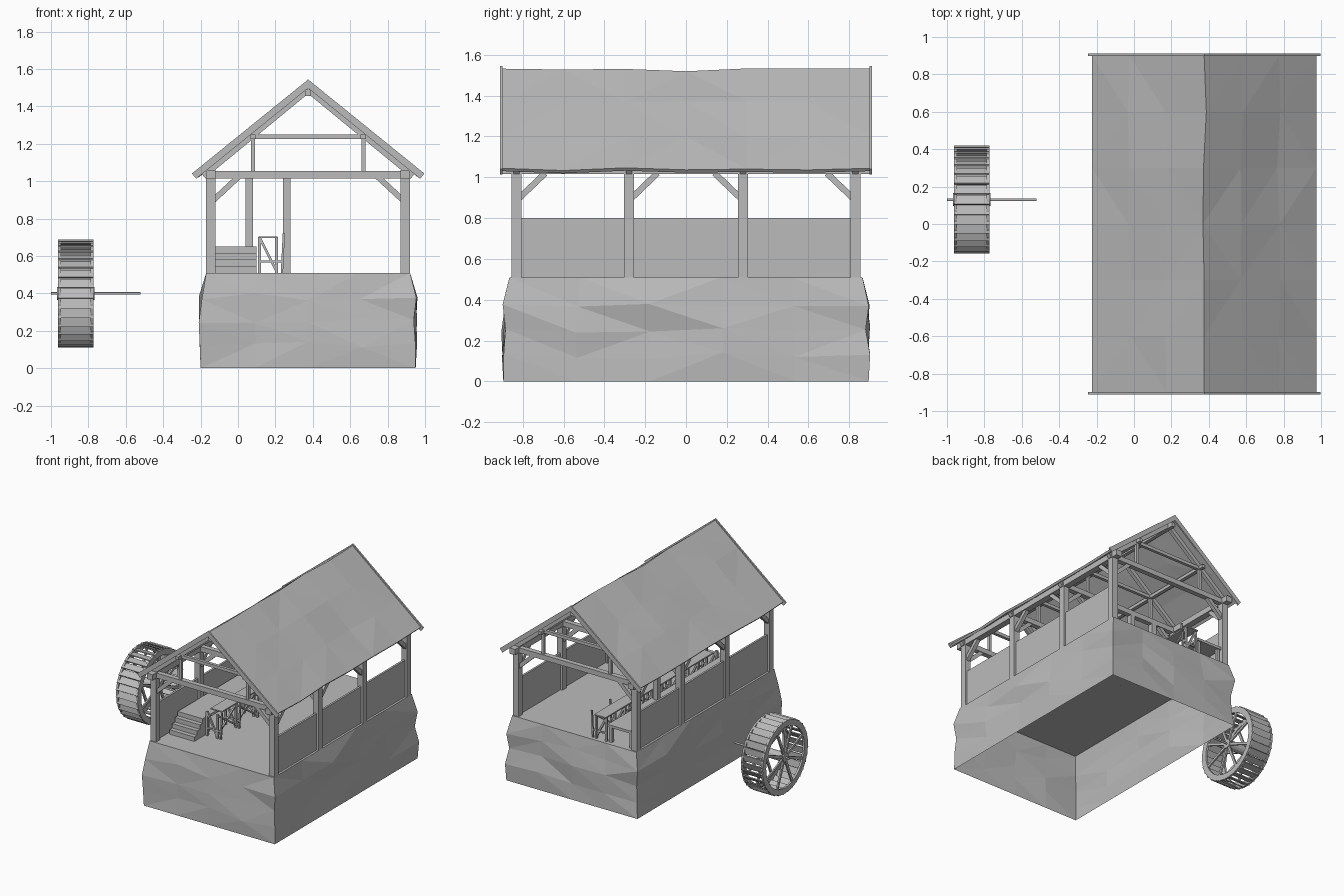
import bpy, bmesh, math, random
from mathutils import Vector, Matrix

random.seed(4)
if "Cube" in bpy.data.objects:
    bpy.data.objects.remove(bpy.data.objects["Cube"])

grey = bpy.data.materials.new("plain grey")
grey.use_nodes = True
colour = (0.5, 0.5, 0.5, 1)
grey.diffuse_color = colour
grey.node_tree.nodes["Principled BSDF"].inputs["Base Color"].default_value = colour

MID = 0.375                      # building centre line in x
TRUSSES = (-0.83, -0.28, 0.28, 0.83)
FLOOR, TIE = 0.51, 1.035
SIDES = (-1, 1)


def finish(name, bm):
    mesh = bpy.data.meshes.new(name)
    bm.to_mesh(mesh)
    bm.free()
    mesh.materials.append(grey)
    ob = bpy.data.objects.new(name, mesh)
    bpy.context.collection.objects.link(ob)
    return ob


def box(bm, x0, x1, y0, y1, z0, z1):
    m = Matrix.Translation(((x0 + x1) / 2, (y0 + y1) / 2, (z0 + z1) / 2))
    bmesh.ops.create_cube(bm, size=1, matrix=m @ Matrix.Diagonal((x1 - x0, y1 - y0, z1 - z0, 1)))


def beam(bm, p, q, depth, width, side=(0, 1, 0)):
    """Box from p to q; width runs along the side vector."""
    p, q, side = Vector(p), Vector(q), Vector(side)
    along = (q - p).normalized()
    up = along.cross(side).normalized()
    rot = Matrix((along, side, up)).transposed().to_4x4()
    m = Matrix.Translation((p + q) / 2) @ rot
    bmesh.ops.create_cube(bm, size=1, matrix=m @ Matrix.Diagonal(((q - p).length, width, depth, 1)))


# Rough stone base, open underneath
bm = bmesh.new()
HX, HY, NX, NY, NZ = 0.56, 0.88, 4, 5, 4
ring = []
for i in range(NX):
    ring.append((-1 + 2 * i / NX, -1))
for i in range(NY):
    ring.append((1, -1 + 2 * i / NY))
for i in range(NX):
    ring.append((1 - 2 * i / NX, 1))
for i in range(NY):
    ring.append((-1, 1 - 2 * i / NY))
rows = []
for k in range(NZ + 1):
    row = []
    for u, v in ring:
        z = FLOOR * k / NZ
        grow = random.uniform(-0.005, 0.025)
        if k == NZ:
            grow = -0.015
        elif 0 < k:
            z += random.uniform(-0.02, 0.02)
        else:
            grow = 0.015
        row.append(bm.verts.new((MID + u * (HX + grow), v * (HY + grow), z)))
    rows.append(row)
for k in range(NZ):
    for i in range(len(ring)):
        j = (i + 1) % len(ring)
        a, b, c, d = rows[k][i], rows[k][j], rows[k + 1][j], rows[k + 1][i]
        if random.random() < 0.5:
            bm.faces.new((a, b, c)), bm.faces.new((a, c, d))
        else:
            bm.faces.new((a, b, d)), bm.faces.new((b, c, d))
bm.faces.new(rows[-1])
finish("stone_base", bm)

# Posts, low walls, wall plates and corner braces
posts, walls, plates, braces = (bmesh.new() for _ in range(4))
for s in SIDES:
    x = MID + s * 0.52
    for y in TRUSSES:
        box(posts, x - 0.025, x + 0.025, y - 0.025, y + 0.025, FLOOR, 1.02)
        beam(braces, (x - s * 0.015, y, 0.9), (x - s * 0.15, y, 1.025), 0.03, 0.03)
        t = 1 if y < 0 else -1
        beam(braces, (x, y + t * 0.015, 0.9), (x, y + t * 0.14, 1.02), 0.03, 0.03, (1, 0, 0))
    box(walls, x - 0.008, x + 0.008, -0.81, 0.81, FLOOR, 0.8)
    box(plates, x - 0.025, x + 0.025, -0.9, 0.9, 1.015, 1.06)
    px = MID + s * 0.295
    box(plates, px - 0.014, px + 0.014, -0.88, 0.88, 1.225, 1.25)
box(plates, MID - 0.014, MID + 0.014, -0.89, 0.89, 1.455, 1.49)
finish("posts", posts)
finish("low_walls", walls)
finish("plates_and_purlins", plates)
finish("braces", braces)

# Roof trusses and gable boards
truss, boards = bmesh.new(), bmesh.new()
for y in TRUSSES:
    box(truss, MID - 0.55, MID + 0.55, y - 0.02, y + 0.02, TIE - 0.02, TIE + 0.02)
    box(truss, MID - 0.29, MID + 0.29, y - 0.012, y + 0.012, 1.225, 1.25)
    for s in SIDES:
        qx = MID + s * 0.295
        box(truss, qx - 0.011, qx + 0.011, y - 0.011, y + 0.011, TIE, 1.23)
        beam(truss, (MID, y, 1.487), (MID + s * 0.56, y, 1.028), 0.03, 0.03)
for y in (-0.905, 0.905):
    for s in SIDES:
        beam(boards, (MID - s * 0.012, y, 1.53), (MID + s * 0.61, y, 1.027), 0.036, 0.012)
finish("roof_trusses", truss)
finish("gable_boards", boards)

# Slightly uneven roof sheet
bm = bmesh.new()
N, M = 6, 6
grid = []
for i in range(N + 1):
    u = -1 + 2 * i / N
    line = []
    for j in range(M + 1):
        edge = j in (0, M)
        dz = 0 if edge else random.uniform(-0.014, 0.004)
        dx = 0 if edge or abs(u) == 1 else random.uniform(-0.012, 0.012)
        line.append(bm.verts.new((MID + u * 0.6 + dx, -0.9 + 1.8 * j / M, 1.532 - abs(u) * 0.488 + dz)))
    grid.append(line)
for i in range(N):
    for j in range(M):
        bm.faces.new((grid[i][j], grid[i + 1][j], grid[i + 1][j + 1], grid[i][j + 1]))
bmesh.ops.triangulate(bm, faces=bm.faces[:])
roof = finish("roof", bm)
solid = roof.modifiers.new("thickness", "SOLIDIFY")
solid.thickness = 0.018
solid.offset = -1

# Interior platform with steps
bm = bmesh.new()
for k in range(4):
    box(bm, -0.12, 0.1, -0.69 + k * 0.035, -0.55, FLOOR + k * 0.035, FLOOR + 0.035 * (k + 1))
box(bm, -0.12, 0.1, -0.55, 0.84, 0.63, 0.65)
for y in (-0.5, 0.0, 0.42, 0.82):
    for x in (-0.1, 0.08):
        box(bm, x - 0.012, x + 0.012, y - 0.012, y + 0.012, FLOOR, 0.635)
finish("platform_and_steps", bm)

# Long trough on trestles beside the platform
bm = bmesh.new()
box(bm, 0.11, 0.21, -0.5, 0.85, 0.695, 0.705)
for k in range(7):
    y = -0.55 + k * 0.23
    for x in (0.115, 0.205):
        box(bm, x - 0.008, x + 0.008, y - 0.008, y + 0.008, FLOOR, 0.7)
    beam(bm, (0.115, y, 0.7), (0.205, y, FLOOR + 0.01), 0.014, 0.014)
    beam(bm, (0.12, y, 0.57), (0.24, y, 0.57), 0.012, 0.012)
    beam(bm, (0.235, y, FLOOR), (0.245, y, 0.72), 0.012, 0.012)
    if k < 6:
        beam(bm, (0.205, y, FLOOR + 0.02), (0.205, y + 0.23, 0.69), 0.012, 0.012, (1, 0, 0))
        beam(bm, (0.205, y, 0.69), (0.205, y + 0.23, FLOOR + 0.02), 0.012, 0.012, (1, 0, 0))
finish("trestle_trough", bm)

# Inner posts
bm = bmesh.new()
for x in (0.06, 0.26):
    box(bm, x - 0.02, x + 0.02, 0.26, 0.3, FLOOR, 1.02)
finish("inner_posts", bm)

# Water wheel: rims, spokes, slats, hub and axle
CY, CZ = 0.13, 0.4


def polar(x, r, a):
    return Vector((x, CY + r * math.cos(a), CZ + r * math.sin(a)))


rims, spokes, slats, hub = (bmesh.new() for _ in range(4))
SEG = 32
for x in (-0.955, -0.78):
    loops = [[rims.verts.new(polar(x + dx, r, math.tau * i / SEG)) for i in range(SEG)]
             for dx, r in ((-0.008, 0.24), (-0.008, 0.284), (0.008, 0.284), (0.008, 0.24))]
    for n in range(4):
        a, b = loops[n], loops[(n + 1) % 4]
        for i in range(SEG):
            j = (i + 1) % SEG
            rims.faces.new((a[i], a[j], b[j], b[i]))
    for i in range(8):
        t = math.tau * (i + 0.5) / 8
        beam(spokes, polar(x, 0.02, t), polar(x, 0.25, t), 0.02, 0.012, (1, 0, 0))
bmesh.ops.recalc_face_normals(rims, faces=rims.faces[:])
for i in range(SEG):
    t = math.tau * i / SEG
    beam(slats, polar(-0.868, 0.264, t - 0.09), polar(-0.868, 0.286, t + 0.09), 0.008, 0.19, (1, 0, 0))
for x, r, length in ((-0.868, 0.035, 0.2), (-0.76, 0.007, 0.48)):
    m = Matrix.Translation((x, CY, CZ)) @ Matrix.Rotation(math.pi / 2, 4, "Y")
    bmesh.ops.create_cone(hub, cap_ends=True, segments=12, radius1=r, radius2=r, depth=length, matrix=m)
finish("wheel_rims", rims)
finish("wheel_spokes", spokes)
finish("wheel_slats", slats)
finish("wheel_hub_and_axle", hub)
